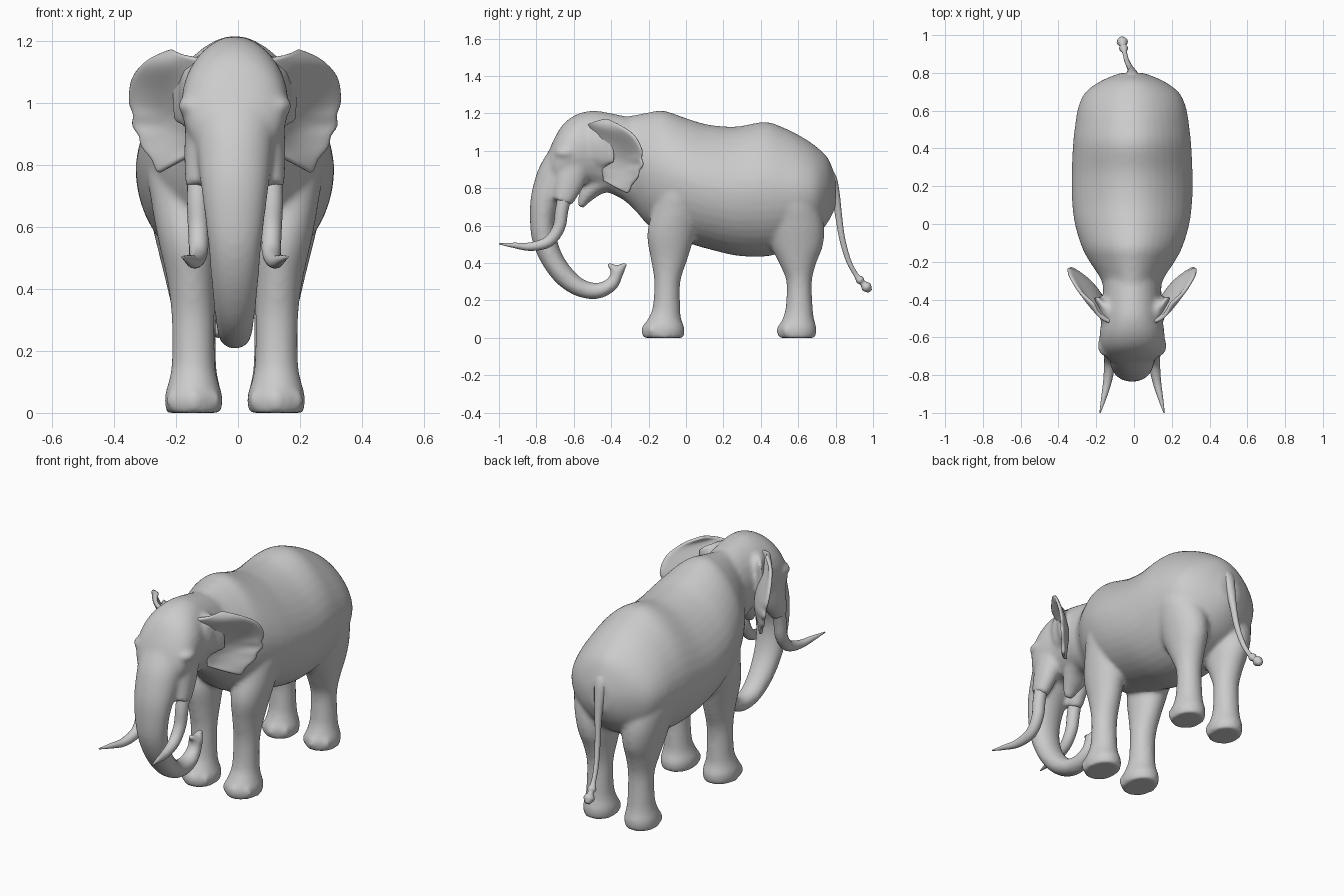
import bpy, bmesh, math
from mathutils import Vector, Matrix

CX = -0.01  # the animal's mid-plane sits slightly off x = 0


def smooth_rows(rows, n=4):
    """Catmull-Rom interpolation of rows of numbers."""
    rows = [Vector(r) for r in rows]
    out = []
    for i in range(len(rows) - 1):
        a, b, c, d = rows[max(i - 1, 0)], rows[i], rows[i + 1], rows[min(i + 2, len(rows) - 1)]
        for k in range(n):
            t = k / n
            out.append(0.5 * (2 * b + (c - a) * t + (2 * a - 5 * b + 4 * c - d) * t * t
                              + (3 * b - a - 3 * c + d) * t ** 3))
    return out + [rows[-1]]


def tube(bm, rows, normal=None, sides=28, peak=0):
    """Loft ellipses; a row is x, y, z, half width in x, half width along the normal.
    peak narrows the upper half into a ridge."""
    rows = smooth_rows(rows)
    pts = [Vector(r[:3]) for r in rows]
    rings = []
    for i, r in enumerate(rows):
        tan = (pts[min(i + 1, len(pts) - 1)] - pts[max(i - 1, 0)]).normalized()
        nor = Vector(normal) if normal else tan.cross(Vector((1, 0, 0))).normalized()
        side = Vector((1, 0, 0)) if normal else nor.cross(tan)
        ring = []
        for k in range(sides):
            a = 2 * math.pi * k / sides
            w = r[3] * math.cos(a) * (1 - peak * max(math.sin(a), 0) ** 1.5)
            ring.append(bm.verts.new(pts[i] + side * w + nor * math.sin(a) * r[4]))
        rings.append(ring)
    for a, b in zip(rings, rings[1:]):
        for k in range(sides):
            j = (k + 1) % sides
            bm.faces.new((a[k], a[j], b[j], b[k]))
    bm.faces.new(rings[0][::-1])
    bm.faces.new(rings[-1])


def ball(bm, centre, size):
    bmesh.ops.create_uvsphere(bm, u_segments=16, v_segments=10, radius=1,
                              matrix=Matrix.Translation(centre) @ Matrix.Diagonal((*size, 1)))


def finish(name, bm):
    bmesh.ops.recalc_face_normals(bm, faces=bm.faces)
    for f in bm.faces:
        f.smooth = True
    mesh = bpy.data.meshes.new(name)
    bm.to_mesh(mesh)
    bm.free()
    ob = bpy.data.objects.new(name, mesh)
    ob.location.x = CX
    bpy.context.collection.objects.link(ob)
    return ob


def spans(rows):
    """y, top, bottom, half width -> tube rows."""
    return [(0, y, (t + b) / 2, w, (t - b) / 2) for y, t, b, w in rows]


bm = bmesh.new()

# torso
tube(bm, spans([
    (-.36, 1.18, .76, .14), (-.28, 1.19, .69, .172), (-.20, 1.205, .60, .225),
    (-.12, 1.215, .55, .267), (0, 1.175, .51, .303), (.12, 1.14, .475, .318),
    (.27, 1.13, .44, .32), (.42, 1.155, .435, .313), (.52, 1.125, .46, .302),
    (.62, 1.075, .50, .285), (.70, 1.02, .55, .245), (.76, .96, .62, .16),
    (.80, .86, .70, .06)]), normal=(0, 0, 1), sides=40, peak=.2)

# head
tube(bm, spans([
    (-.30, 1.18, .72, .155), (-.42, 1.205, .78, .155), (-.50, 1.215, .80, .16),
    (-.58, 1.197, .81, .172), (-.65, 1.15, .80, .168), (-.70, 1.075, .80, .145),
    (-.735, .995, .82, .10)]), normal=(0, 0, 1))

# trunk
tube(bm, [(0, y, z, w, d) for y, z, w, d in [
    (-.655, .99, .13, .075), (-.695, .87, .125, .10), (-.745, .75, .112, .085),
    (-.765, .64, .098, .07), (-.757, .53, .085, .066), (-.715, .42, .076, .06),
    (-.645, .325, .066, .056), (-.56, .265, .057, .048), (-.47, .252, .05, .043),
    (-.40, .285, .044, .037), (-.372, .335, .038, .034), (-.366, .37, .042, .042)]])
for dy in (1, -1):
    tube(bm, [(0, -.37, .355, .03, .026), (0, -.37 + dy * .025, .38, .026, .018),
              (0, -.368 + dy * .052, .396, .017, .013)])

# lower jaw
tube(bm, [(0, -.36, .86, .10, .08), (0, -.46, .83, .09, .06),
          (0, -.53, .765, .06, .042), (0, -.565, .70, .026, .018)])

front_leg = [(0, -.12, .133, .108, .088), (.05, -.12, .133, .113, .094), (.10, -.115, .134, .09, .08),
             (.16, -.105, .134, .074, .07), (.30, -.10, .135, .07, .069), (.42, -.09, .14, .098, .077),
             (.55, -.08, .15, .128, .096), (.68, -.05, .16, .13, .11), (.82, -.02, .16, .12, .12),
             (1.0, 0, .12, .08, .08)]
hind_leg = [(0, .595, .13, .097, .085), (.05, .595, .13, .103, .09), (.10, .60, .13, .085, .078),
            (.16, .605, .13, .073, .07), (.30, .605, .13, .068, .069), (.40, .597, .135, .10, .083),
            (.50, .592, .142, .142, .10), (.62, .58, .15, .155, .12), (.75, .56, .155, .135, .13),
            (.95, .53, .12, .10, .09)]
for s in (1, -1):
    # legs and toes
    for leg in (front_leg, hind_leg):
        tube(bm, [(s * x, y, z, rx, ry) for z, y, x, ry, rx in leg], normal=(0, 1, 0))
        for a in (-50, 0, 50):
            a = math.radians(a)
            _, y, x, ry, rx = leg[1]
            ball(bm, (s * x + math.sin(a) * rx * .9, y - math.cos(a) * ry * .9, .04), (.024, .02, .034))
    # tusk sockets, brows, eyes and fleshy ear roots
    tube(bm, [(s * .09, -.60, .94, .07, .10), (s * .106, -.625, .83, .058, .08),
              (s * .118, -.66, .725, .042, .052)])
    ball(bm, (s * .135, -.645, .99), (.05, .06, .035))
    ball(bm, (s * .132, -.665, .93), (.02, .022, .018))
    tube(bm, [(s * .06, -.49, 1.03, .07, .12), (s * .13, -.455, 1.03, .045, .12),
              (s * .19, -.385, 1.03, .018, .10)], normal=(0, 0, 1))
    ball(bm, (s * .125, -.46, 1.03), (.055, .08, .12))

body = finish("body", bm)
remesh = body.modifiers.new("blend", 'REMESH')
remesh.mode = 'VOXEL'
remesh.voxel_size = 0.011
remesh.use_smooth_shade = True
relax = body.modifiers.new("relax", 'SMOOTH')
relax.factor = 0.5
relax.iterations = 12

# ears: sheet from the root line to the ragged outer rim
root = [(.07, -.53, 1.135), (.10, -.51, 1.09), (.12, -.49, 1.02),
        (.125, -.47, .95), (.125, -.45, .89), (.12, -.44, .84)]
rim = [(.20, -.42, 1.17), (.285, -.345, 1.135), (.337, -.265, 1.07),
       (.34, -.225, .96), (.31, -.25, .87), (.245, -.31, .77)]
for s, side in ((1, "right"), (-1, "left")):
    bm = bmesh.new()
    grid = []
    for i, (p, q) in enumerate(zip(smooth_rows(root), smooth_rows(rim))):
        row = []
        for k in range(9):
            t = k / 8
            v = p.lerp(q, t * (0.93 if i > 10 and i % 3 == 0 else 1))
            v += Vector((.02, -.025, 0)) * math.sin(math.pi * t) * math.cos(i * .25)
            row.append(bm.verts.new((s * v.x, v.y, v.z)))
        grid.append(row)
    for r0, r1 in zip(grid, grid[1:]):
        for k in range(8):
            bm.faces.new((r0[k], r0[k + 1], r1[k + 1], r1[k]))
    ear = finish(side + "_ear", bm)
    thick = ear.modifiers.new("thickness", 'SOLIDIFY')
    thick.thickness = .02
    thick.offset = 0
    ear.modifiers.new("soften", 'SUBSURF').levels = 1

    # tusks
    bm = bmesh.new()
    tube(bm, [(s * x, y, z, r, r) for x, y, z, r in [
        (.118, -.645, .77, .036), (.12, -.665, .68, .035), (.118, -.68, .59, .033),
        (.118, -.735, .515, .03), (.13, -.83, .488, .023), (.15, -.92, .495, .014),
        (.17, -1.0, .503, .003)]], sides=16)
    finish(side + "_tusk", bm)

# tail with its tuft
bm = bmesh.new()
tube(bm, [(0, .70, .93, .05, .03), (0, .765, .865, .045, .035), (0, .795, .78, .03, .026),
          (-.005, .815, .66, .019, .019), (-.015, .835, .53, .015, .016), (-.03, .87, .41, .013, .014),
          (-.04, .91, .335, .013, .013), (-.045, .93, .31, .024, .022), (-.048, .945, .293, .016, .016),
          (-.052, .965, .272, .03, .028), (-.055, .985, .25, .012, .012)], sides=14)
finish("tail", bm)
